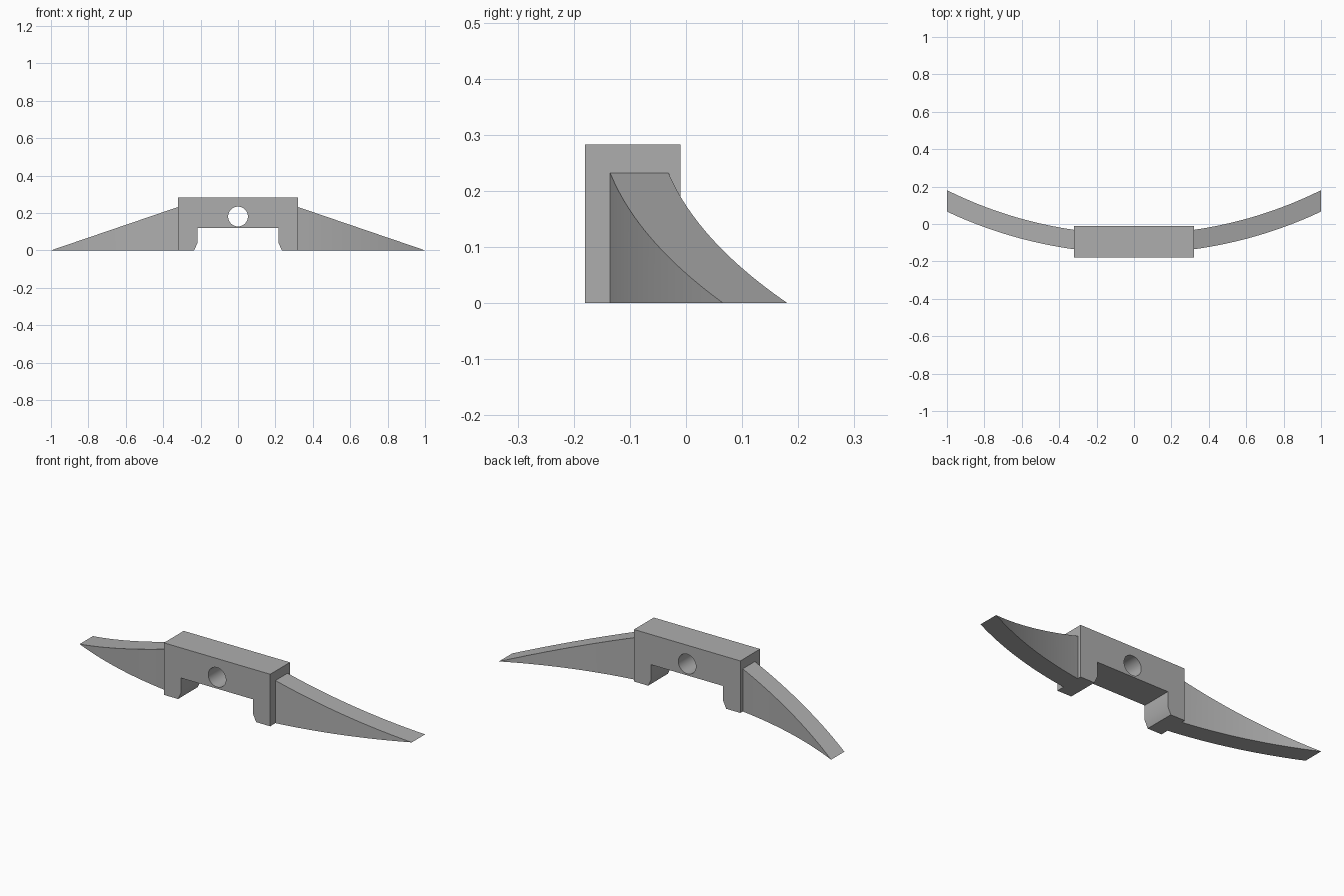
import bpy
import bmesh
from math import sqrt, radians

cube = bpy.data.objects.get("Cube")
if cube:
    bpy.data.objects.remove(cube, do_unlink=True)

grey = bpy.data.materials.new("plain grey")
grey.use_nodes = True
colour = (0.42, 0.42, 0.42, 1)
grey.diffuse_color = colour
grey.node_tree.nodes["Principled BSDF"].inputs["Base Color"].default_value = colour


def finish(name, bm):
    """Turn a bmesh into a named grey object."""
    bmesh.ops.recalc_face_normals(bm, faces=bm.faces)
    mesh = bpy.data.meshes.new(name)
    bm.to_mesh(mesh)
    bm.free()
    obj = bpy.data.objects.new(name, mesh)
    bpy.context.collection.objects.link(obj)
    mesh.materials.append(grey)
    return obj


def extrude_profile(name, points, y0, y1):
    """Prism from an x-z outline, running from y0 to y1."""
    bm = bmesh.new()
    face = bm.faces.new([bm.verts.new((x, y0, z)) for x, z in points])
    new = bmesh.ops.extrude_face_region(bm, geom=[face])["geom"]
    moved = [v for v in new if isinstance(v, bmesh.types.BMVert)]
    bmesh.ops.translate(bm, verts=moved, vec=(0, y1 - y0, 0))
    return finish(name, bm)


def smooth(obj):
    bpy.ops.object.select_all(action="DESELECT")
    obj.select_set(True)
    bpy.context.view_layer.objects.active = obj
    bpy.ops.object.shade_smooth_by_angle(angle=radians(30))


# Centre block: bridge with two feet, chamfered on their inner edges
half = [(0.32, 0.283), (0.32, 0), (0.235, 0), (0.217, 0.038), (0.217, 0.119)]
outline = half + [(-x, z) for x, z in reversed(half)]
block = extrude_profile("centre_block", outline, -0.18, -0.01)

# Round hole through the block
bpy.ops.mesh.primitive_cylinder_add(vertices=48, radius=0.053, depth=0.5,
                                    location=(0, -0.1, 0.181),
                                    rotation=(radians(90), 0, 0))
cutter = bpy.context.object
cutter.name = "hole_cutter"
cutter.hide_render = True
cutter.data.materials.append(grey)
cut = block.modifiers.new("hole", "BOOLEAN")
cut.object = cutter
cut.solver = "EXACT"
bpy.context.view_layer.objects.active = block
bpy.ops.object.modifier_apply(modifier=cut.name)
bpy.data.objects.remove(cutter, do_unlink=True)
smooth(block)


# Wings: concentric arcs in plan, sloping down to a thin edge at the tip
CENTRE_Y, FRONT_R, BACK_R = 2.193, 2.35, 2.247
ROOT, STEPS = 0.30, 32


def wing(name, side):
    bm = bmesh.new()
    rows = []
    for i in range(STEPS + 1):
        x = ROOT + (1 - ROOT) * i / STEPS
        top = 0.232 * (1 - x) / 0.68
        front = CENTRE_Y - sqrt(FRONT_R ** 2 - x * x)
        back = CENTRE_Y - sqrt(BACK_R ** 2 - x * x)
        section = [(front, 0), (back, 0), (back, top), (front, top)]
        if i == STEPS:
            low = [bm.verts.new((side * x, y, 0)) for y in (front, back)]
            rows.append([low[0], low[1], low[1], low[0]])
        else:
            rows.append([bm.verts.new((side * x, y, z)) for y, z in section])
    bm.faces.new(rows[0])
    for a, b in zip(rows, rows[1:]):
        for j in range(4):
            k = (j + 1) % 4
            corners = list(dict.fromkeys((a[j], a[k], b[k], b[j])))
            bm.faces.new(corners)
    smooth(finish(name, bm))


wing("left_wing", 1)
wing("right_wing", -1)
